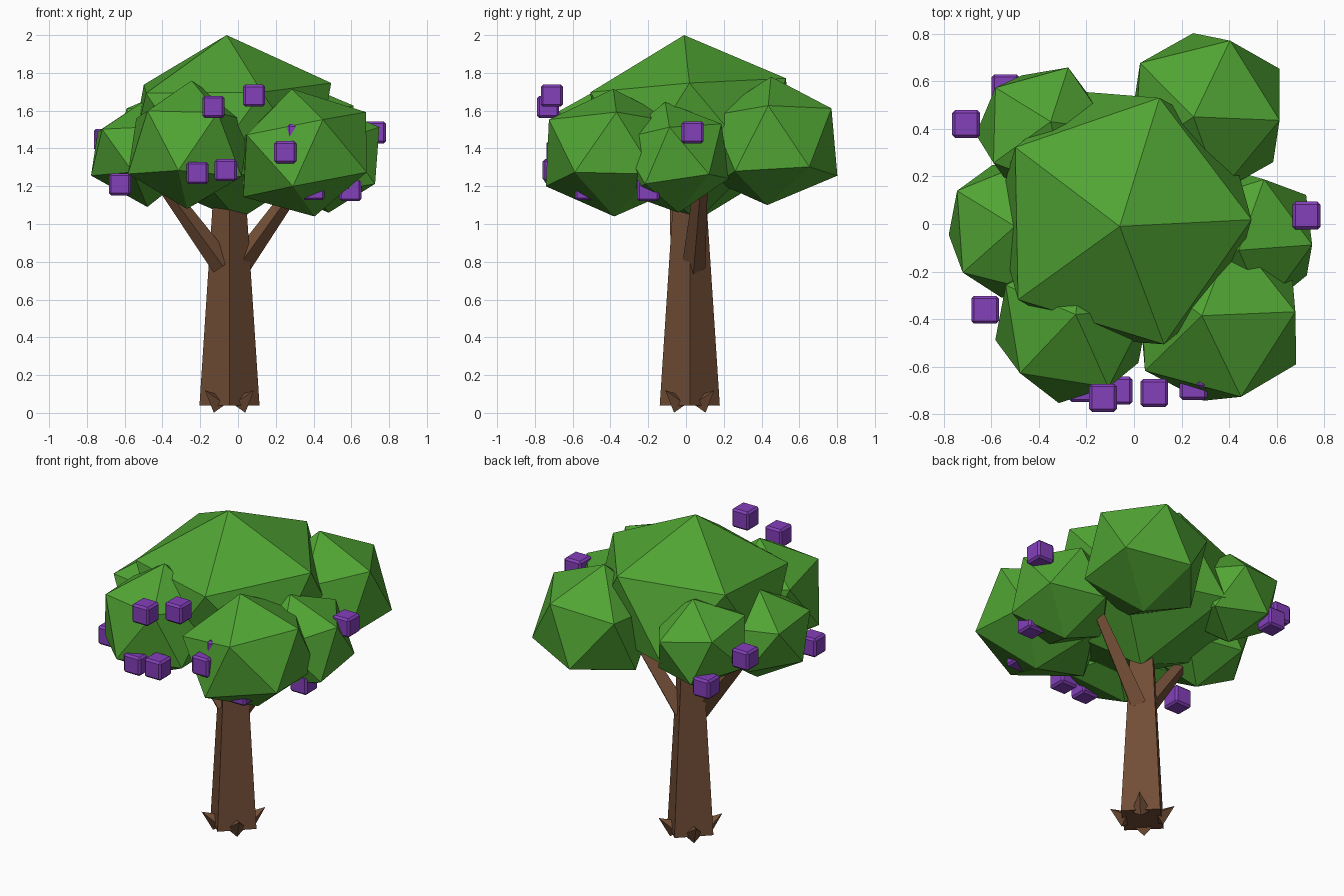
import bpy, bmesh
from math import pi, radians
from mathutils import Vector, Matrix

cube = bpy.data.objects.get("Cube")
if cube:
    bpy.data.objects.remove(cube, do_unlink=True)

UP = Vector((0, 0, 1))


def material(name, rgb):
    m = bpy.data.materials.new(name)
    m.use_nodes = True
    m.diffuse_color = (*rgb, 1)
    m.node_tree.nodes["Principled BSDF"].inputs["Base Color"].default_value = (*rgb, 1)
    return m


bark = material("brown bark", (0.168, 0.076, 0.037))
leaf = material("leaf green", (0.082, 0.375, 0.034))
fruit = material("purple fruit", (0.23, 0.05, 0.49))


def finish(name, bm, mat):
    mesh = bpy.data.meshes.new(name)
    bm.to_mesh(mesh)
    bm.free()
    mesh.materials.append(mat)
    ob = bpy.data.objects.new(name, mesh)
    bpy.context.collection.objects.link(ob)


def taper(name, start, end, r1, r2, spin=0):
    """Four-sided tapered limb between two points."""
    start, end = Vector(start), Vector(end)
    axis = end - start
    turn = UP.rotation_difference(axis).to_matrix().to_4x4()
    bm = bmesh.new()
    bmesh.ops.create_cone(bm, cap_ends=True, segments=4, radius1=r1, radius2=r2,
                          depth=axis.length,
                          matrix=Matrix.Translation((start + end) / 2) @ turn
                          @ Matrix.Rotation(spin, 4, "Z"))
    finish(name, bm, bark)


def blob(name, centre, radius, apex, base, spin):
    """Twenty-sided leaf clump with its top corner at apex and its lowest at base."""
    centre = Vector(centre)
    axis = Vector(apex) - centre
    turn = UP.rotation_difference(axis).to_matrix().to_4x4()
    bm = bmesh.new()
    bmesh.ops.create_icosphere(bm, subdivisions=1, radius=1,
                               matrix=Matrix.Translation(centre) @ turn
                               @ Matrix.Rotation(radians(spin), 4, "Z")
                               @ Matrix.Diagonal((radius, radius, axis.length, 1)))
    min(bm.verts, key=lambda v: v.co.z).co = base
    finish(name, bm, leaf)


# Trunk and branches
cx, cy = -0.045, 0.02
taper("trunk", (cx, cy, 0.04), (cx, cy, 1.2), 0.159, 0.083)
taper("left_branch", (0.0, 0.04, 0.77), (0.33, 0.08, 1.23), 0.062, 0.036)
taper("right_branch", (-0.08, -0.02, 0.78), (-0.41, -0.05, 1.23), 0.062, 0.036)

# Root spikes, one on each trunk face
for sx, sy, name in ((1, 1, "back_left"), (-1, 1, "back_right"),
                     (1, -1, "front_left"), (-1, -1, "front_right")):
    taper(name + "_root", (cx + sx * 0.06, cy + sy * 0.06, 0.045),
          (cx + sx * 0.13, cy + sy * 0.13, 0.12), 0.055, 0, pi / 4)

# Leaf clumps
blob("crown_leaves", (-0.045, 0.025, 1.51), 0.61, (-0.06, -0.01, 2.0), (0.0, 0.06, 1.02), 1)
blob("back_left_leaves", (0.305, 0.468, 1.415), 0.375, (0.25, 0.45, 1.78),
     (0.29, 0.43, 1.1), -4)
blob("front_left_leaves", (0.353, -0.39, 1.368), 0.405, (0.285, -0.385, 1.715),
     (0.405, -0.38, 1.04), 3)
blob("front_right_leaves", (-0.26, -0.42, 1.405), 0.358, (-0.245, -0.38, 1.76),
     (-0.27, -0.4, 1.08), 9)
blob("right_leaves", (-0.49, -0.02, 1.385), 0.328, (-0.5, -0.01, 1.65),
     (-0.48, -0.02, 1.09), 4)
blob("back_right_leaves", (-0.38, 0.385, 1.44), 0.305, (-0.35, 0.43, 1.715),
     (-0.38, 0.38, 1.17), -2)
blob("left_leaves", (0.475, -0.065, 1.345), 0.325, (0.44, -0.11, 1.645),
     (0.48, -0.04, 1.06), 0)

# Bevelled cube fruits
spots = [(-0.625, -0.36, 1.21), (-0.215, -0.69, 1.27), (-0.065, -0.7, 1.285),
         (-0.13, -0.73, 1.62), (0.085, -0.71, 1.68), (0.25, -0.68, 1.38),
         (0.32, -0.63, 1.47), (0.725, 0.035, 1.485), (-0.705, 0.42, 1.445),
         (0.595, -0.2, 1.18), (0.4, -0.53, 1.185), (-0.54, 0.57, 1.28)]
for i, spot in enumerate(spots):
    bm = bmesh.new()
    bmesh.ops.create_cube(bm, size=0.117, matrix=Matrix.Translation(spot))
    bmesh.ops.bevel(bm, geom=bm.edges[:], offset=0.012, segments=1, affect="EDGES")
    finish(f"fruit_{i + 1}", bm, fruit)
